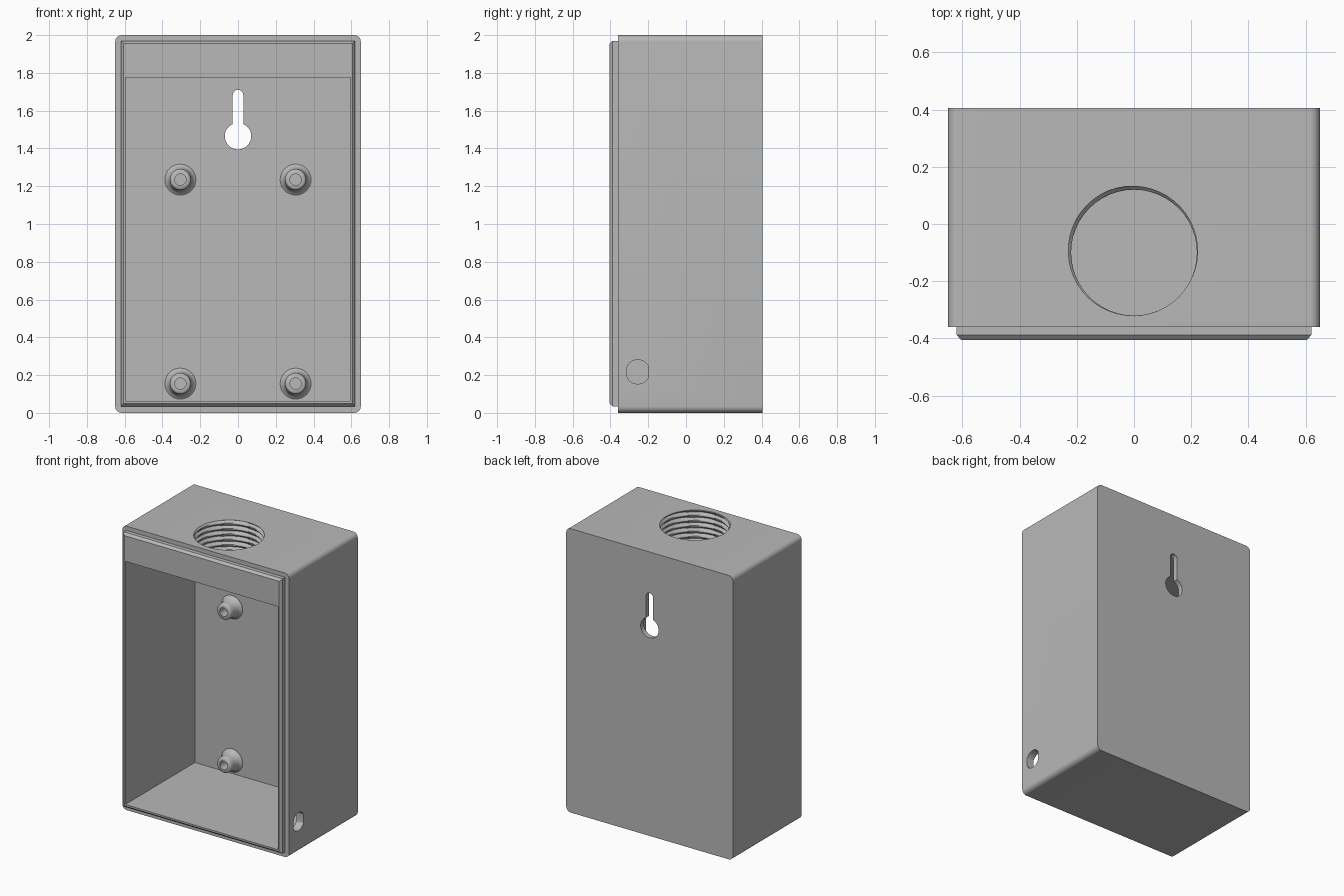
import bpy, bmesh
from math import sin, cos, pi, tau, asin, radians

cube = bpy.data.objects.get("Cube")
if cube:
    bpy.data.objects.remove(cube, do_unlink=True)

grey = bpy.data.materials.new("housing grey")
grey.use_nodes = True
colour = (0.48, 0.48, 0.48, 1)
grey.diffuse_color = colour
grey.node_tree.nodes["Principled BSDF"].inputs["Base Color"].default_value = colour


def loft(name, rings):
    """Closed solid through rings of equal point count."""
    bm = bmesh.new()
    loops = [[bm.verts.new(p) for p in ring] for ring in rings]
    n = len(loops[0])
    for a, b in zip(loops, loops[1:]):
        for i in range(n):
            j = (i + 1) % n
            bm.faces.new((a[i], a[j], b[j], b[i]))
    bm.faces.new(loops[0])
    bm.faces.new(loops[-1])
    bmesh.ops.recalc_face_normals(bm, faces=bm.faces)
    mesh = bpy.data.meshes.new(name)
    bm.to_mesh(mesh)
    bm.free()
    obj = bpy.data.objects.new(name, mesh)
    bpy.context.collection.objects.link(obj)
    mesh.materials.append(grey)
    return obj


def arc(cx, cz, r, start, end, steps):
    return [(cx + r * cos(start + (end - start) * i / steps),
             cz + r * sin(start + (end - start) * i / steps)) for i in range(steps + 1)]


def circle(cx, cz, r, n=40):
    return arc(cx, cz, r, 0, tau, n)[:-1]


def rect(half, low, high):
    return [(-half, low), (half, low), (half, high), (-half, high)]


def at_y(y, outline):
    return [(x, y, z) for x, z in outline]


def combine(obj, tool, operation):
    mod = obj.modifiers.new(operation.lower(), "BOOLEAN")
    mod.operation = operation
    mod.solver = "EXACT"
    mod.object = tool
    bpy.ops.object.select_all(action="DESELECT")
    bpy.context.view_layer.objects.active = obj
    obj.select_set(True)
    bpy.ops.object.modifier_apply(modifier=mod.name)
    bpy.data.objects.remove(tool, do_unlink=True)


# Outer shell with rounded long edges
R = 0.035
outline = []
for k, (cx, cz) in enumerate([(0.65 - R, 2 - R), (R - 0.65, 2 - R), (R - 0.65, R), (0.65 - R, R)]):
    outline += arc(cx, cz, R, k * pi / 2, (k + 1) * pi / 2, 8)
housing = loft("housing", [at_y(-0.36, outline), at_y(0.405, outline)])

# Chamfered front lip
lip = loft("lip", [at_y(-0.3, rect(0.62, 0.035, 1.97)),
                   at_y(-0.388, rect(0.62, 0.035, 1.97)),
                   at_y(-0.405, rect(0.605, 0.05, 1.955))])
combine(housing, lip, "UNION")

# Open cavity
hollow = rect(0.595, 0.062, 1.775)
combine(housing, loft("cavity", [at_y(-0.5, hollow), at_y(0.37, hollow)]), "DIFFERENCE")

# Keyhole in the back wall
big, slot = 0.07, 0.028
a = asin(slot / big)
keyhole = arc(0, 1.682, slot, 0, pi, 14) + arc(0, 1.465, big, pi / 2 + a, 2.5 * pi - a, 36)
combine(housing, loft("keyhole", [at_y(0.3, keyhole), at_y(0.5, keyhole)]), "DIFFERENCE")

# Side hole with flattened front and back
side = [(max(-0.057, min(0.057, y)) - 0.255, z) for y, z in circle(0, 0.217, 0.064, 24)]
combine(housing, loft("side_hole", [[(x, y, z) for y, z in side] for x in (0.5, 0.8)]), "DIFFERENCE")

# Helical threaded hole through the top
pitch, depth, per_turn, sides = 0.0375, 0.016, 8, 48


def thread_radius(z, angle):
    t = ((z - 2) / pitch - angle / tau + 0.85) % 1
    return 0.22 + depth * max(0, 1 - abs(t - 0.5) / 0.4)


rings = []
for row in range(8 * per_turn):
    z = 1.741 + row * pitch / per_turn
    rings.append([(thread_radius(z, tau * i / sides) * cos(tau * i / sides),
                   -0.1 + thread_radius(z, tau * i / sides) * sin(tau * i / sides), z)
                  for i in range(sides)])
combine(housing, loft("threaded_hole", rings), "DIFFERENCE")

bpy.ops.object.shade_smooth_by_angle(angle=radians(30))

# Four filleted screw bosses with blind holes
profile = [(0.39, 0.082), (0.369, 0.082), (0.362, 0.072), (0.35, 0.064), (0.333, 0.058),
           (0.315, 0.056), (0.288, 0.056), (0.28, 0.053), (0.275, 0.046),
           (0.275, 0.03), (0.34, 0.03)]
for level, z in (("upper", 1.235), ("lower", 0.155)):
    for hand, x in (("left", 0.305), ("right", -0.305)):
        boss = loft(f"{level}_{hand}_boss", [at_y(y, circle(x, z, r, 32)) for y, r in profile])
        bpy.ops.object.select_all(action="DESELECT")
        bpy.context.view_layer.objects.active = boss
        boss.select_set(True)
        bpy.ops.object.shade_smooth_by_angle(angle=radians(40))
